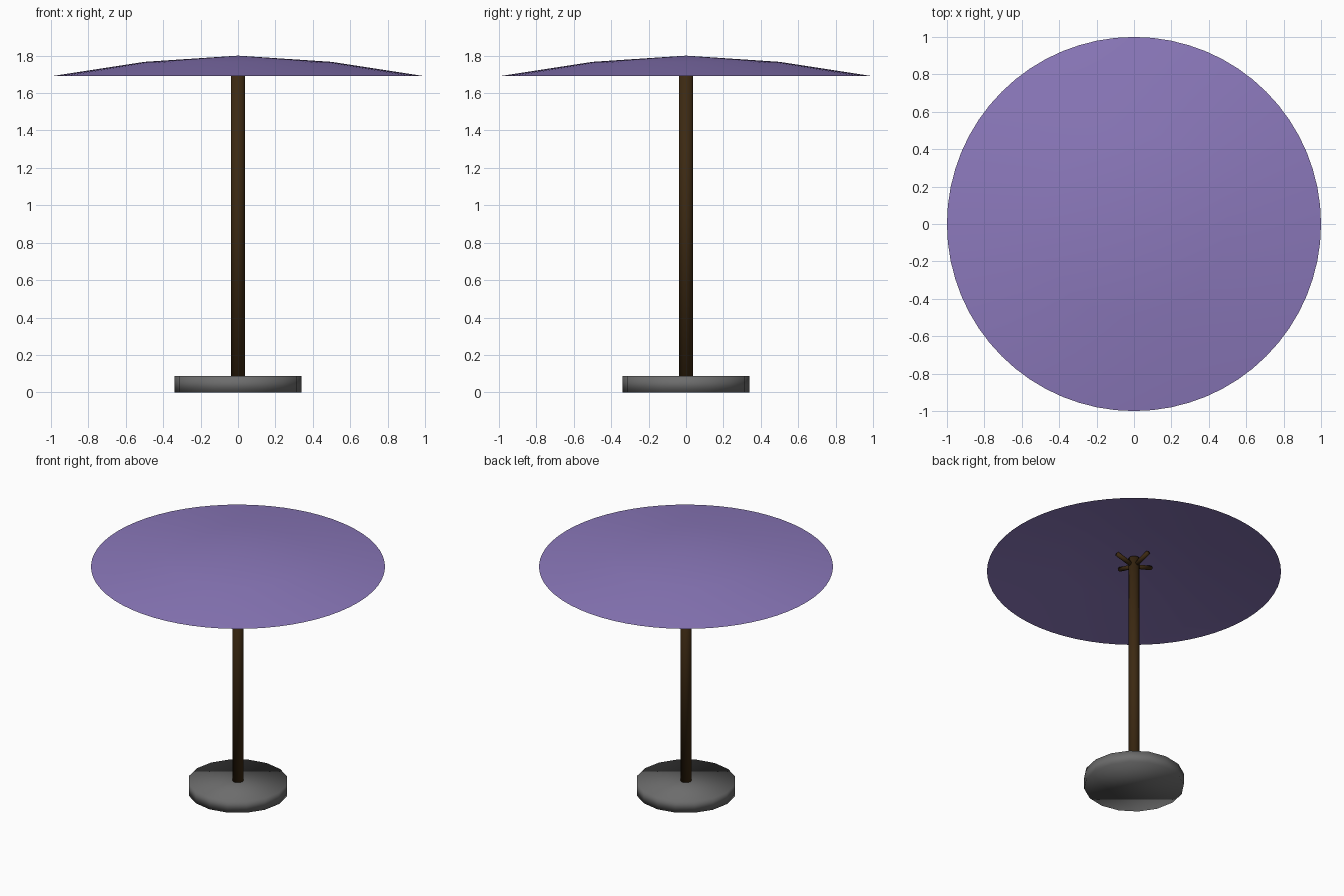
import bpy
import math
from mathutils import Vector

cube = bpy.data.objects.get("Cube")
if cube:
    bpy.data.objects.remove(cube, do_unlink=True)


def material(name, rgb):
    mat = bpy.data.materials.new(name)
    mat.use_nodes = True
    color = (*rgb, 1.0)
    mat.diffuse_color = color
    mat.node_tree.nodes["Principled BSDF"].inputs["Base Color"].default_value = color
    return mat


PURPLE = material("purple fabric", (0.26, 0.19, 0.50))
WOOD = material("dark wood", (0.045, 0.022, 0.006))
STONE = material("grey stone", (0.15, 0.15, 0.15))


def rod(name, start, end, radius, sides, mat):
    """Smooth cylinder running between two points."""
    start, end = Vector(start), Vector(end)
    axis = end - start
    bpy.ops.mesh.primitive_cylinder_add(
        vertices=sides, radius=radius, depth=axis.length, location=(start + end) / 2)
    obj = bpy.context.object
    obj.name = name
    obj.rotation_euler = axis.to_track_quat("Z", "Y").to_euler()
    obj.data.materials.append(mat)
    bpy.ops.object.shade_smooth()
    return obj


def canopy(profile, sides):
    """Open shade revolved from apex to rim."""
    apex, *rings = profile
    verts = [(0, 0, apex[1])]
    for r, z in rings:
        for i in range(sides):
            a = math.tau * i / sides
            verts.append((r * math.cos(a), r * math.sin(a), z))
    faces = []
    for i in range(sides):
        j = (i + 1) % sides
        faces.append((0, 1 + i, 1 + j))
        for k in range(len(rings) - 1):
            a, b = 1 + k * sides, 1 + (k + 1) * sides
            faces.append((a + i, b + i, b + j, a + j))
    mesh = bpy.data.meshes.new("canopy")
    mesh.from_pydata(verts, [], faces)
    mesh.materials.append(PURPLE)
    mesh.shade_smooth()
    obj = bpy.data.objects.new("canopy", mesh)
    bpy.context.collection.objects.link(obj)


# Weighted base and pole
rod("base", (0, 0, 0), (0, 0, 0.087), 0.34, 16, STONE)
rod("pole", (0, 0, 0.05), (0, 0, 1.79), 0.038, 16, WOOD)

# Shallow fabric shade
canopy([(0, 1.8), (0.5, 1.767), (1, 1.69)], 64)

# Four short struts rising from the pole into the shade
for i in range(4):
    a = math.tau * i / 4
    c, s = math.cos(a), math.sin(a)
    rod(f"strut_{i + 1}", (0.02 * c, 0.02 * s, 1.735),
        (0.15 * c, 0.15 * s, 1.772), 0.016, 8, WOOD)
